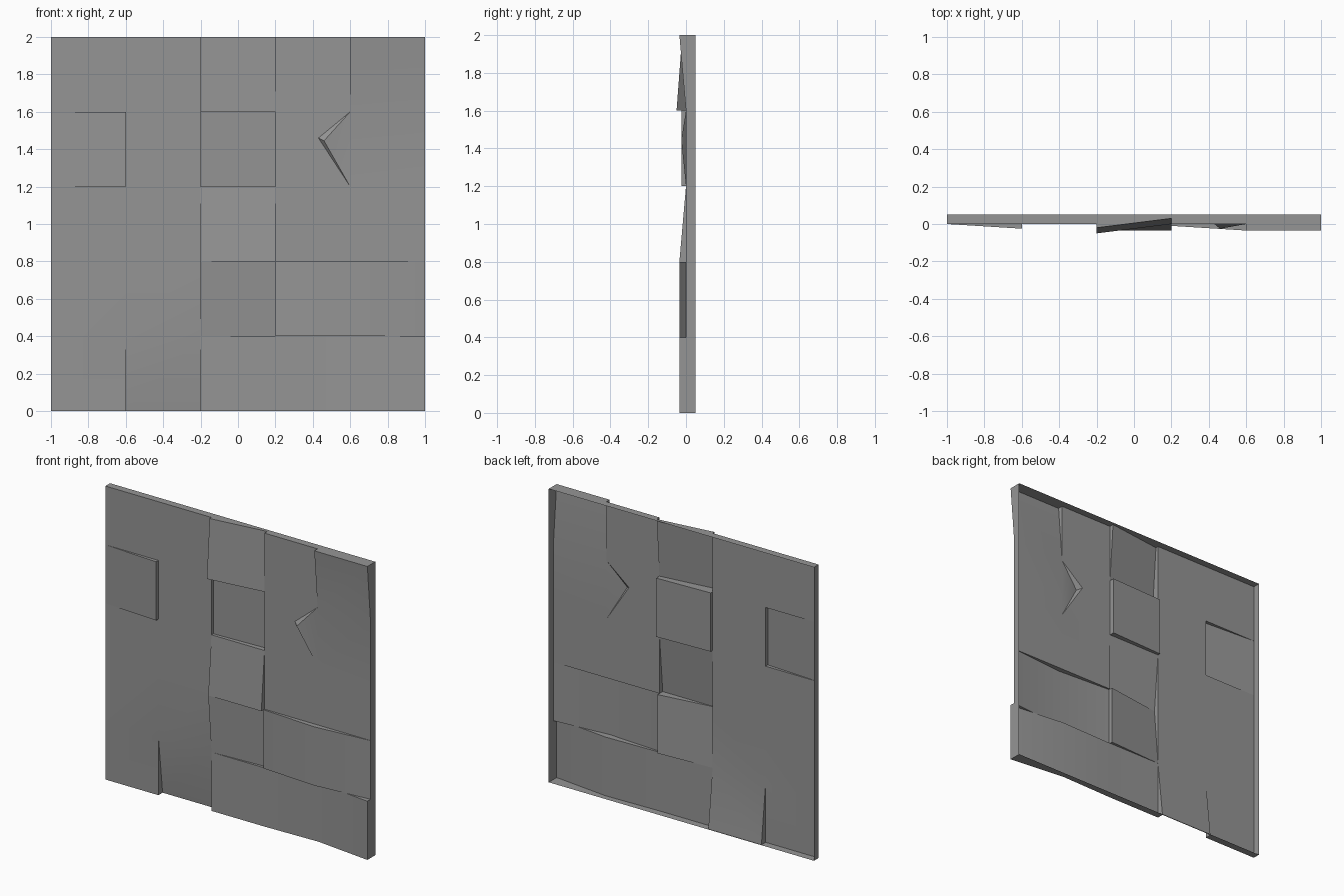
import bpy
import bmesh
import math
from mathutils import Vector

cube = bpy.data.objects.get("Cube")
if cube:
    bpy.data.objects.remove(cube, do_unlink=True)

GRID, SIZE, BACK = 5, 0.4, 0.05

# Depth at the corners of each displaced tile:
# (column, row): lower left, lower right, upper right, upper left
DEPTHS = {
    (1, 0): (0.045, 0.045, 0, 0),
    (3, 0): (0, 0.01, 0.01, 0),
    (4, 0): (0.01, -0.035, -0.035, 0.01),
    (2, 1): (0, 0.02, 0.02, -0.035),
    (3, 1): (-0.01, -0.035, -0.035, -0.01),
    (4, 1): (-0.035, 0, 0, -0.035),
    (2, 2): (-0.035, -0.035, 0, 0),
    (0, 3): (0, -0.025, -0.025, 0),
    (2, 3): (0.02, 0.035, 0.035, 0.02),
    (2, 4): (-0.05, 0, 0.03, -0.02),
    (4, 4): (0, 0, -0.035, -0.035),
}
NOTCH = (3, 3)
FRONT = Vector((0, -1, 0))
RIGHT = Vector((1, 0, 0))
UP = Vector((0, 0, 1))

bm = bmesh.new()


def add_face(points, facing):
    """Add a polygon turned towards the facing direction, skipping repeated points."""
    unique = []
    for p in points:
        if all((p - q).length > 1e-5 for q in unique):
            unique.append(p)
    if len(unique) < 3:
        return
    face = bm.faces.new([bm.verts.new(p) for p in unique])
    face.normal_update()
    if face.normal.dot(facing) < 0:
        face.normal_flip()


def corners(col, row):
    depths = DEPTHS.get((col, row), (0, 0, 0, 0))
    offsets = ((0, 0), (1, 0), (1, 1), (0, 1))
    return [Vector((-1 + SIZE * (col + i), y, SIZE * (row + j)))
            for (i, j), y in zip(offsets, depths)]


def add_step(a, b, c, d, direction):
    """Wall between edge a-b of one tile and edge c-d of the next."""
    start, end = c.y - a.y, d.y - b.y
    if start * end < 0:
        cross = a.lerp(b, start / (start - end))
        add_face((a, c, cross), direction * start)
        add_face((b, d, cross), direction * end)
    else:
        add_face((a, b, d, c), direction * (start + end))


def add_rim(a, b, direction):
    back = [Vector((p.x, BACK, p.z)) for p in (b, a)]
    add_face([a, b] + back, direction)


# Front tiles with the steps and outer rim between them
for col in range(GRID):
    for row in range(GRID):
        bl, br, tr, tl = corners(col, row)
        if (col, row) == NOTCH:
            # Pointed raised flake
            base = Vector((0.43, 0, 1.46))
            tip = Vector((0.46, -0.025, 1.445))
            add_face((bl, br, base), FRONT)
            add_face((bl, base, tl), FRONT)
            add_face((tl, base, tr), FRONT)
            add_face((base, tip, tr), FRONT)
            add_face((base, br, tip), FRONT)
            add_face((tip, br, tr), FRONT)
        else:
            add_face((bl, br, tr, tl), FRONT)
        if col < GRID - 1:
            nxt = corners(col + 1, row)
            add_step(br, tr, nxt[0], nxt[3], RIGHT)
        else:
            add_rim(br, tr, RIGHT)
        if row < GRID - 1:
            nxt = corners(col, row + 1)
            add_step(tl, tr, nxt[0], nxt[1], UP)
        else:
            add_rim(tl, tr, UP)
        if col == 0:
            add_rim(bl, tl, -RIGHT)
        if row == 0:
            add_rim(bl, br, -UP)

bmesh.ops.remove_doubles(bm, verts=bm.verts, dist=0.0001)
mesh = bpy.data.meshes.new("wall_panel")
bm.to_mesh(mesh)
bm.free()
panel = bpy.data.objects.new("wall_panel", mesh)
bpy.context.collection.objects.link(panel)

# Plain grey stone
stone = bpy.data.materials.new("grey_stone")
stone.use_nodes = True
colour = (0.3, 0.3, 0.3, 1)
stone.diffuse_color = colour
stone.node_tree.nodes["Principled BSDF"].inputs["Base Color"].default_value = colour
mesh.materials.append(stone)

# Smooth the gentle slopes, keep the steps crisp
bpy.ops.object.select_all(action="DESELECT")
panel.select_set(True)
bpy.context.view_layer.objects.active = panel
bpy.ops.object.shade_smooth_by_angle(angle=math.radians(30))
